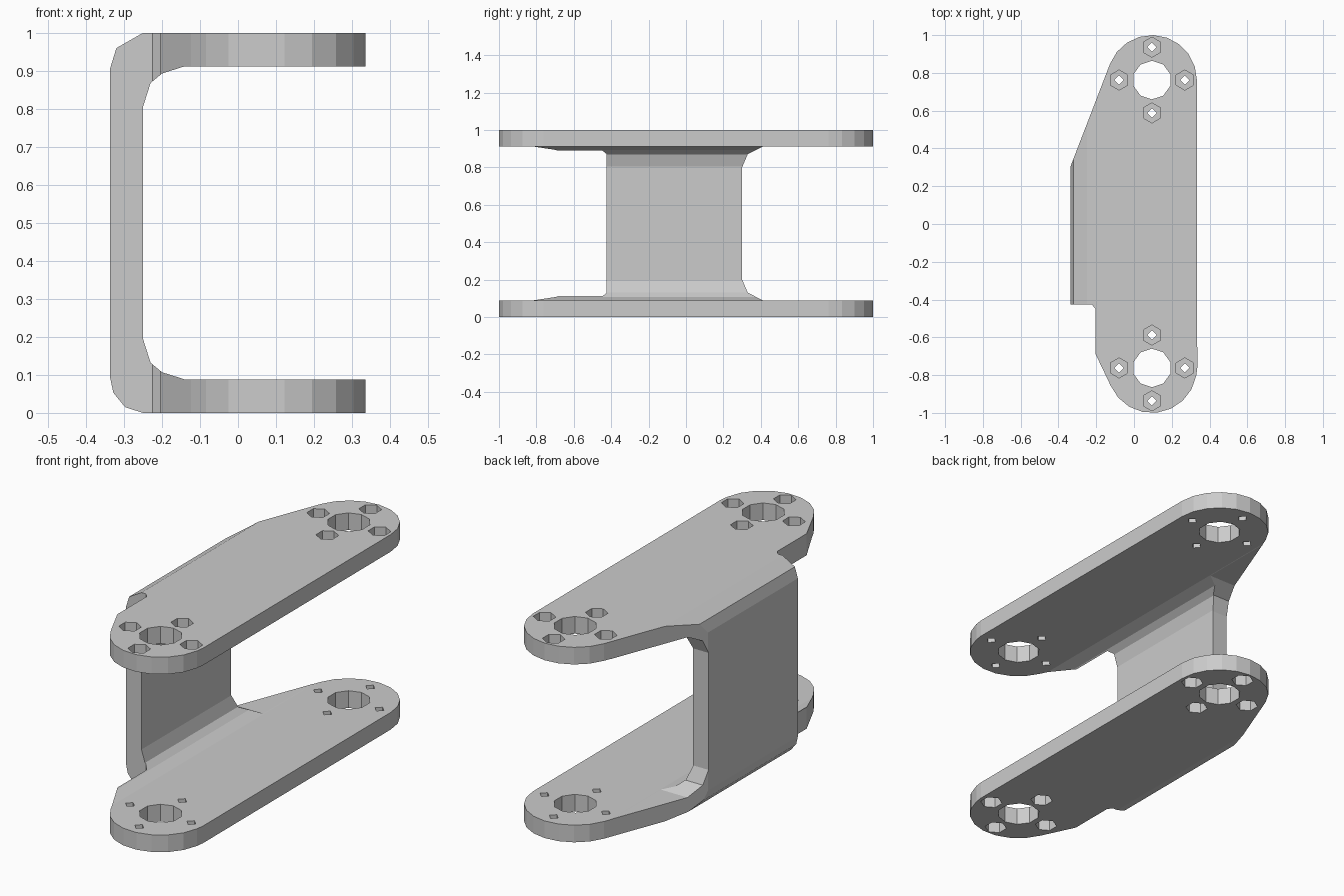
import bpy, bmesh
from math import cos, sin, radians
from mathutils import Vector

if "Cube" in bpy.data.objects:
    bpy.data.objects.remove(bpy.data.objects["Cube"])


def prism(name, pts, axis, lo, hi):
    """Extrude a 2D outline along an axis: x takes (y,z), y takes (x,z), z takes (x,y)."""
    place = {"x": lambda p, d: (d, p[0], p[1]),
             "y": lambda p, d: (p[0], d, p[1]),
             "z": lambda p, d: (p[0], p[1], d)}[axis]
    bm = bmesh.new()
    a = [bm.verts.new(place(p, lo)) for p in pts]
    b = [bm.verts.new(place(p, hi)) for p in pts]
    n = len(pts)
    bm.faces.new(a)
    bm.faces.new(b[::-1])
    for i in range(n):
        j = (i + 1) % n
        bm.faces.new((a[j], a[i], b[i], b[j]))
    bmesh.ops.recalc_face_normals(bm, faces=bm.faces)
    me = bpy.data.meshes.new(name)
    bm.to_mesh(me)
    bm.free()
    ob = bpy.data.objects.new(name, me)
    bpy.context.collection.objects.link(ob)
    return ob


def combine(target, tool, operation):
    """Apply a boolean and discard the tool."""
    tool.hide_render = True
    mod = target.modifiers.new(operation, "BOOLEAN")
    mod.operation, mod.solver, mod.object = operation, "EXACT", tool
    bpy.context.view_layer.objects.active = target
    bpy.ops.object.modifier_apply(modifier=mod.name)
    bpy.data.objects.remove(tool, do_unlink=True)


def arc(cx, cy, r, start, end, n):
    angles = [radians(start + (end - start) * i / n) for i in range(n + 1)]
    return [(cx + r * cos(t), cy + r * sin(t)) for t in angles]


def ring(cx, cy, r, n, start=90):
    return arc(cx, cy, r, start, start + 360, n)[:-1]


CX, CY, R, T = 0.095, 0.762, 0.238, 0.088

# C-shaped bent sheet seen from the front
outer = [(0.6, 0), (-0.25, 0), (-0.297, 0.015), (-0.328, 0.053), (-0.337, 0.095),
         (-0.337, 0.905), (-0.32, 0.96), (-0.25, 1.0), (0.6, 1.0)]
inner = [(-0.14, T), (-0.20, 0.107), (-0.23, 0.132), (-0.25, 0.195)]
mirrored = [(x, 1 - z) for x, z in inner]
bracket = prism("bracket", outer + [(0.6, 1 - T)] + mirrored + inner[::-1] + [(0.6, T)],
                "y", -1.3, 1.3)

# Plan outline: rounded ends, slanted back edge, notch beside the wall
plan = [(0.335, -CY)] + arc(CX, CY, R, 0, 159, 9) + [
    (-0.338, 0.30), (-0.338, -0.425), (-0.225, -0.425), (-0.205, -0.447), (-0.205, -0.685)]
plan += arc(CX, -CY, R, 203, 350, 8)
combine(bracket, prism("plan_outline", plan, "z", -0.3, 1.3), "INTERSECT")

# Side outline: trims the wall end with flared corners
flare = [(1.3, T + 0.001), (0.41, T + 0.001), (0.33, 0.13), (0.30, 0.20)]
side = [(-1.3, -0.3), (1.3, -0.3)] + flare
side += [(y, 1 - z) for y, z in flare[::-1]] + [(1.3, 1.3), (-1.3, 1.3)]
combine(bracket, prism("side_outline", side, "x", -0.6, 0.6), "INTERSECT")

# Shaft holes, screw holes and outer hexagonal pockets at both ends
D = 0.0555
for sy in (-1, 1):
    cy = sy * CY
    combine(bracket, prism("shaft_hole", ring(CX, cy, 0.102, 10), "z", -0.3, 1.3), "DIFFERENCE")
    for dx, dy in ((0.174, 0), (-0.174, 0), (0, 0.174), (0, -0.174)):
        x, y = CX + dx, cy + dy
        combine(bracket, prism("screw_hole", ring(x, y, 0.025, 4), "z", -0.3, 1.3), "DIFFERENCE")
        for lo, hi in ((-0.3, D), (1 - D, 1.3)):
            combine(bracket, prism("pocket", ring(x, y, 0.053, 6), "z", lo, hi), "DIFFERENCE")
